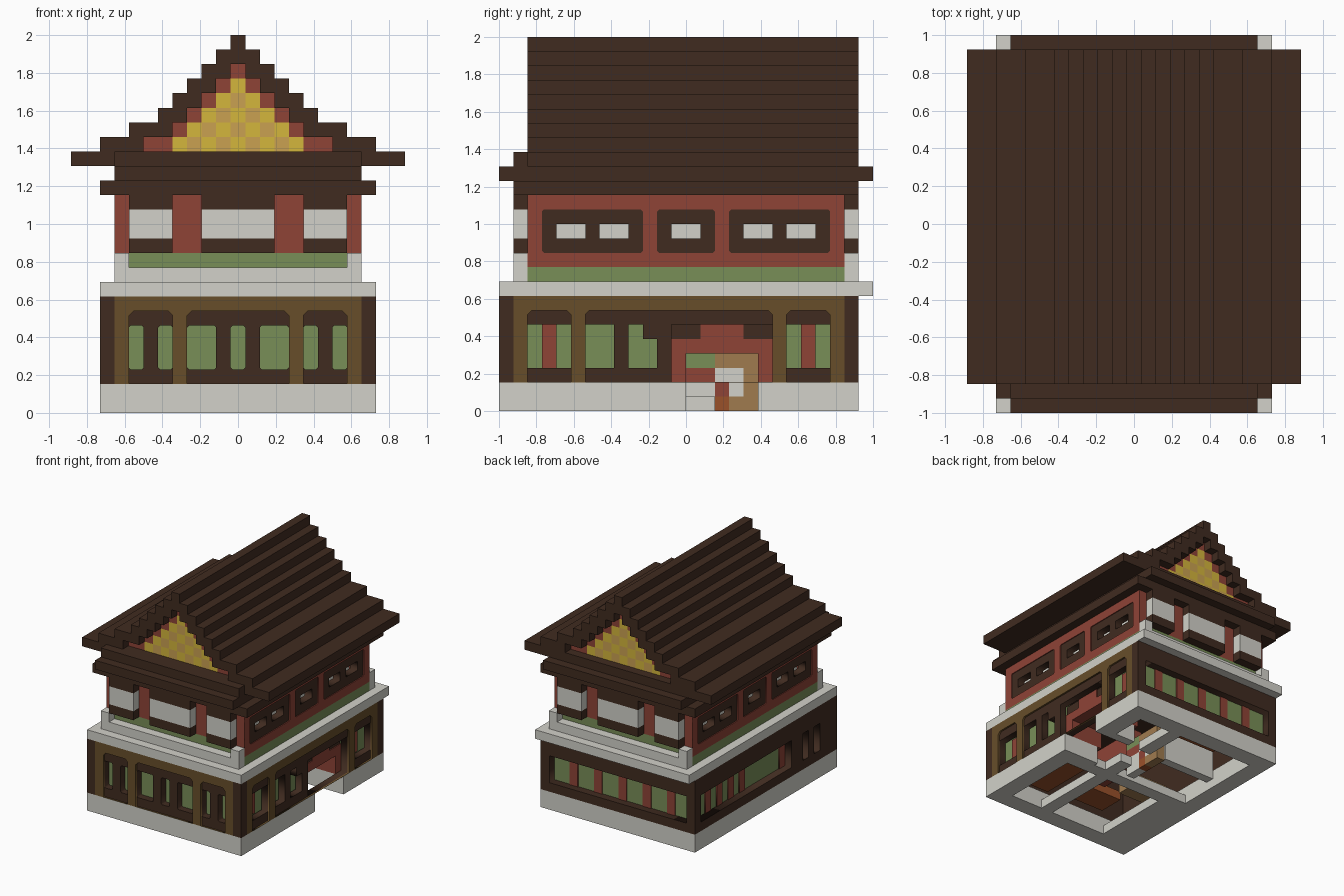
import bpy
from mathutils import Matrix, Vector

U = 1 / 13  # one building block
if "Cube" in bpy.data.objects:
    bpy.data.objects.remove(bpy.data.objects["Cube"])


def material(name, rgb):
    m = bpy.data.materials.new(name)
    m.use_nodes = True
    col = tuple((c / 255) ** 2.2 for c in rgb) + (1,)
    m.diffuse_color = col
    m.node_tree.nodes["Principled BSDF"].inputs["Base Color"].default_value = col
    return m


DARK = material("dark wood", (66, 47, 37))
RED = material("red paint", (141, 69, 57))
WHITE = material("pale stone", (209, 208, 200))
GREEN = material("green", (120, 141, 88))
BROWN = material("olive wood", (103, 79, 46))
YELLOW = material("gold", (210, 180, 62))
TILE = material("dull gold", (200, 160, 82))
TAN = material("tan", (158, 122, 80))
ORANGE = material("rust wood", (152, 82, 46))


def add(name, mesh, mat):
    mesh.materials.clear()
    mesh.materials.append(mat)
    ob = bpy.data.objects.new(name, mesh)
    bpy.context.collection.objects.link(ob)
    return ob


def box(name, mat, x, y, z):
    """Block from (low, high) ranges in building blocks."""
    v = [(a * U, b * U, c * U) for a in x for b in y for c in z]
    f = [(0, 1, 3, 2), (4, 6, 7, 5), (0, 4, 5, 1), (2, 3, 7, 6), (0, 2, 6, 4), (1, 5, 7, 3)]
    me = bpy.data.meshes.new(name)
    me.from_pydata(v, [], f)
    return add(name, me, mat)


# wall directions: horizontal axis along the wall
SIDES = {"front": (1, 0, 0), "right": (0, 1, 0), "back": (-1, 0, 0), "left": (0, -1, 0)}
UP = Vector((0, 0, 1))


def panel(name, mat, side, plane, rect, holes=(), thick=0.5, top=0.0, foot=0.0):
    """Plate on a wall, outer face at plane; rects are (u0, u1, z0, z1), holes get cut corners."""
    cu = bpy.data.curves.new(name, "CURVE")
    cu.dimensions, cu.fill_mode, cu.extrude = "2D", "BOTH", thick * U / 2
    for i, (a, b, c, d) in enumerate([rect, *holes]):
        k, j = (top, foot) if i else (0, 0)
        pts = [(a + j, c), (b - j, c)] + ([(b, c + j)] if j else [])
        pts += [(b, d - k), (b - k, d), (a + k, d), (a, d - k)] if k else [(b, d), (a, d)]
        pts += [(a, c + j)] if j else []
        sp = cu.splines.new("POLY")
        sp.points.add(len(pts) - 1)
        for p, (s, t) in zip(sp.points, pts):
            p.co = (s * U, t * U, 0, 1)
        sp.use_cyclic_u = True
    tmp = bpy.data.objects.new(name, cu)
    bpy.context.collection.objects.link(tmp)
    dg = bpy.context.evaluated_depsgraph_get()
    me = bpy.data.meshes.new_from_object(tmp.evaluated_get(dg))
    bpy.data.objects.remove(tmp)
    u = Vector(SIDES[side])
    n = u.cross(UP)
    m = Matrix((u, UP, n)).transposed().to_4x4()
    m.translation = n * (plane - thick / 2) * U
    me.transform(m)
    me.name = name
    return add(name, me, mat)


def stripes(side, plane, starts):
    for s in starts:
        panel(side + "_window_stripe", RED, side, plane, (s, s + 1, 3, 6), thick=0.1)


# stone base with a gap for the side door
box("base_front", WHITE, (-9.5, 9.5), (-13, -11), (0, 2))
box("base_back", WHITE, (-9.5, 9.5), (10, 12), (0, 2))
box("base_left", WHITE, (-9.5, -7.5), (-11, 10), (0, 2))
for y in ((-11, 0), (5, 10)):
    box("base_right", WHITE, (7.5, 9.5), y, (0, 2))
for y in ((-2, 0), (5, 6)):
    box("door_footing", WHITE, (5, 7.5), y, (0, 2))

# corner posts of the lower storey
for x in (-9.5, 8.5):
    for y in (-13, 11):
        box("corner_post", DARK, (x, x + 1), (y, y + 1), (2, 8))

# lower front wall
bays = [(-7.5, -4.5, 2.02, 7), (-3.5, 3.5, 2.02, 7), (4.5, 7.5, 2.02, 7)]
lights = [(-7.5, -6.5), (-5.5, -4.5), (-3.5, -1.5), (-.5, .5), (1.5, 3.5), (4.5, 5.5), (6.5, 7.5)]
panel("front_frame", BROWN, "front", 13, (-8.5, 8.5, 2, 8), bays, .2, .3)
panel("front_lattice", DARK, "front", 12.8, (-8.5, 8.5, 2, 8),
      [(a, b, 3, 6) for a, b in lights], .8, .12, .12)
panel("front_glass", GREEN, "front", 12, (-8.5, 8.5, 2.5, 6.5), thick=.2)

# lower right wall, open at the doorway
bays = [(-11, -8, 2.02, 7), (-7, 6, 2.02, 7), (7, 10, 2.02, 7)]
lights = [(-11, -8, 3, 6), (-7, -5, 3, 6), (-4, -2, 3, 6), (7, 10, 3, 6), (-1, 6, 2.02, 6)]
panel("right_frame", BROWN, "right", 9.5, (-12, 11, 2, 8), bays, .2, .3)
panel("right_lattice", DARK, "right", 9.3, (-12, 11, 2, 8), lights, .8)
panel("window_notch", DARK, "right", 9.3, (-3, -2, 5, 6), thick=.8)
for y in ((-12, -1), (6, 11)):
    panel("right_glass", GREEN, "right", 8.2, (*y, 2.5, 6.5), thick=.2)
stripes("right", 8.4, (-10, 8))

# red doorway set back in the wall
for y in ((-1, 0), (5, 6)):
    box("door_jamb", RED, (4.5, 8.5), y, (2, 4))
box("door_lintel", RED, (4.5, 8.5), (-1, 6), (4, 5))
box("door_crest", RED, (4.5, 8.5), (1, 4), (5, 6))
for y in ((-1, 1), (4, 6)):
    box("door_spandrel", DARK, (7.5, 8.4), y, (5, 6))

# lower back and left walls with sunken striped windows
panel("back_wall", DARK, "back", 12, (-8.5, 8.5, 2, 8), [(-8.45, 8.45, 3, 6)], 1)
panel("back_glass", GREEN, "back", 11.1, (-8.5, 8.5, 2.5, 6.5), thick=.2)
stripes("back", 11.2, [-6.5 + 3 * i for i in range(5)])
panel("left_wall", DARK, "left", 9.5, (-11, 12, 2, 8),
      [(-10.95, 5, 3, 6), (7, 8, 3, 6), (9, 10, 3, 6)], 1)
panel("left_glass", GREEN, "left", 8.6, (-11, 12, 2.5, 6.5), thick=.2)
stripes("left", 8.7, (-9, -7, -5, -3, 4))

# interior, seen through the door and the open underside
box("ceiling", DARK, (-8.2, 8.2), (-11.7, 10.7), (7.5, 8))
box("front_lining", DARK, (-8.4, 8), (-11.7, -11.2), (2, 7.5))
box("left_lining", DARK, (-8.4, -7.9), (-11.2, 10.7), (2, 7.5))
for y in ((-11, 2), (5, 10)):
    box("inner_beam_long", WHITE, (2, 3.5), y, (0, 1))
box("inner_beam_cross", WHITE, (-7.5, 7.5), (-2, -.5), (0, 1))
box("room_step", WHITE, (-7.5, -5), (-11, -2), (0, 1))
box("inner_wall", WHITE, (-7.5, -1), (3, 4), (1, 6))
box("inner_red_wall", RED, (-1, 0), (-6, 0), (2, 6))
box("rust_floor", ORANGE, (3.5, 7.5), (-10, -4), (1.5, 2))
box("rust_bench", ORANGE, (-5, 2), (7, 9), (2, 3))
box("rust_table", ORANGE, (-4, 1), (-10, -7), (2, 3))
box("tan_bench", TAN, (-7, -3), (-6, -3), (2, 3))
backdrop = [("hall_plinth", WHITE, (0, 2), (0, 2)), ("hall_panel", RED, (0, 2), (2, 3)),
            ("hall_screen", GREEN, (0, 2), (3, 4)), ("hall_shelf", TAN, (2, 5), (3, 4)),
            ("hall_side", TAN, (4, 5), (0, 3)), ("hall_cloth", WHITE, (2, 4), (2, 3)),
            ("hall_cloth_end", WHITE, (3, 4), (1, 2)), ("hall_seat", RED, (2, 3), (1, 2)),
            ("hall_foot", ORANGE, (2, 3), (0, 1)), ("hall_rail", TAN, (3, 4), (0, 1))]
for name, mat, y, z in backdrop:
    box(name, mat, (0, 1), y, z)

# ledge, upper floor core
box("ledge", WHITE, (-9.5, 9.5), (-13, 13), (8, 9))
box("upper_core", WHITE, (-6.7, 6.7), (-10, 10), (9, 15))

# upper long walls
big = [(-10, -3, 11, 14), (-2, 2, 11, 14), (3, 10, 11, 14)]
small = [(-9, -7, 12, 13), (-6, -4, 12, 13), (-1, 1, 12, 13), (4, 6, 12, 13), (7, 9, 12, 13)]
for s in ("right", "left"):
    panel(s + "_upper_wall", RED, s, 8.5, (-11, 11, 10, 15), big, .1, .12, .12)
    panel(s + "_upper_shutters", DARK, s, 8.4, (-10.9, 10.9, 10, 15), small, .9)
    panel(s + "_green_band", GREEN, s, 8.5, (-11, 11, 9, 10), thick=1)

# upper end walls with white bays and railing
for s, d in (("front", -1), ("back", 1)):
    outer = tuple(sorted((d * 11, d * 12)))
    panel(s + "_upper_wall", RED, s, 11, (-8.5, 8.5, 11, 15), thick=1)
    panel(s + "_green_wall", GREEN, s, 11, (-7.5, 7.5, 9, 11), thick=1)
    box(s + "_railing", WHITE, (-8.5, 8.5), outer, (9, 10))
    for x in (-8.5, 7.5):
        box(s + "_railing_post", WHITE, (x, x + 1), outer, (10, 11))
    for x in ((-7.5, -4.5), (-2.5, 2.5), (4.5, 7.5)):
        box(s + "_bay_sill", DARK, x, outer, (11, 12))
        box(s + "_bay_window", WHITE, x, outer, (12, 14))
        box(s + "_bay_head", DARK, x, outer, (14, 15))

# eaves
box("eave_lower", DARK, (-9.5, 9.5), (-12, 12), (15, 16))
box("eave_middle", DARK, (-8.5, 8.5), (-13, 13), (16, 17))
box("eave_upper", DARK, (-8.5, 8.5), (-12, 12), (17, 18))
for x in ((-11.5, -8.5), (8.5, 11.5)):
    box("eave_wing", DARK, x, (-11, 12), (17, 18))

# stepped roof: outer, red trim and gold half-widths per course
courses = [(9.5, 6.5, 4.5), (7.5, 4.5, 3.5), (5.5, 3.5, 2.5), (4.5, 2.5, 1.5),
           (3.5, 1.5, .5), (2.5, .5, 0), (1.5, 0, 0), (.5, 0, 0)]
for i, (out, trim, gold) in enumerate(courses):
    z = (18 + i, 19 + i)
    if not trim:
        box("roof_top", DARK, (-out, out), (-11, 12), z)
        continue
    for s in (-1, 1):
        box("roof_course", DARK, sorted((s * trim, s * out)), (-11, 12), z)
        box("gable_trim", RED, sorted((s * gold, s * trim)), (-10, 11), z)
    for k in range(int(2 * gold)):
        x = k - gold
        odd = round(x + .5 + i) % 2
        box("gable_tile", TILE if odd else YELLOW, (x, x + 1), (-10, 11), z)
